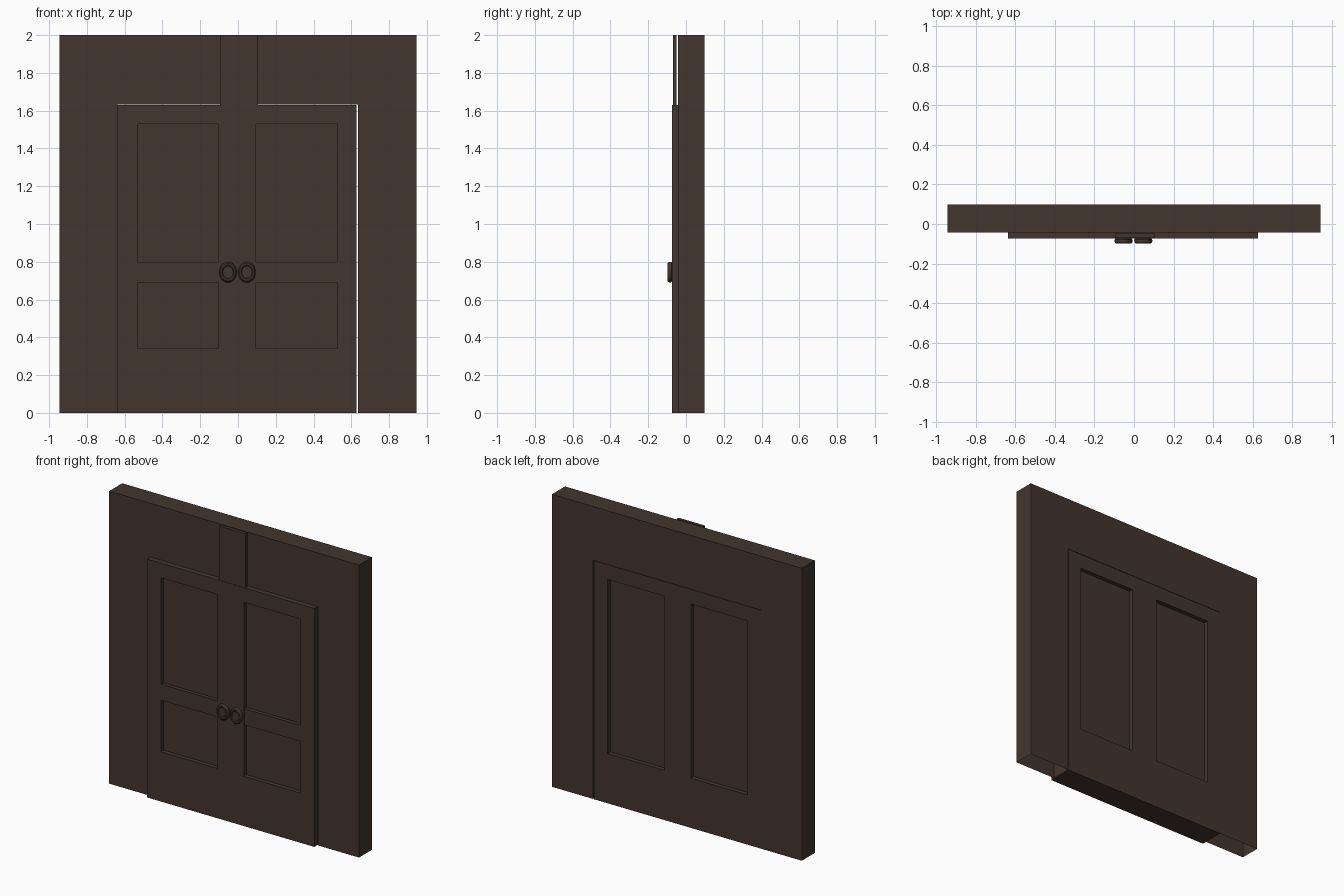
import bpy, bmesh, math
from mathutils import Vector

if "Cube" in bpy.data.objects:
    bpy.data.objects.remove(bpy.data.objects["Cube"])

wood = bpy.data.materials.new("dark_brown_wood")
wood.diffuse_color = (0.056, 0.036, 0.027, 1)
wood.use_nodes = True
wood.node_tree.nodes["Principled BSDF"].inputs["Base Color"].default_value = wood.diffuse_color

# Main depths (front is -y) and door extents
WALL_F, BACK, DOOR_F = -0.042, 0.0985, -0.073
DX0, DX1, DZ = -0.637, 0.628, 1.63
PANELS = [(-0.533, -0.105), (0.095, 0.525)]
PZ0, PZ1, RECESS = 0.34, 1.53, 0.03


def finish(bm, name):
    mesh = bpy.data.meshes.new(name)
    bm.to_mesh(mesh)
    bm.free()
    mesh.materials.append(wood)
    ob = bpy.data.objects.new(name, mesh)
    bpy.context.collection.objects.link(ob)
    return ob


def box_bm(x0, x1, y0, y1, z0, z1):
    bm = bmesh.new()
    bmesh.ops.create_cube(bm, size=1)
    for v in bm.verts:
        v.co = Vector((x1 if v.co.x > 0 else x0,
                       y1 if v.co.y > 0 else y0,
                       z1 if v.co.z > 0 else z0))
    return bm


# Wall: an upside-down U outline with the door opening, hollow at the floor
bm = bmesh.new()
ox, oz = 0.635, DZ + 0.003
outline = [(-0.945, 0), (DX0, 0), (DX0, oz), (ox, oz), (ox, 0),
           (0.945, 0), (0.945, 2), (-0.945, 2)]
face = bm.faces.new([bm.verts.new((x, WALL_F, z)) for x, z in outline])
ext = bmesh.ops.extrude_face_region(bm, geom=[face], use_keep_orig=True)
for v in ext["geom"]:
    if isinstance(v, bmesh.types.BMVert):
        v.co.y = BACK
bmesh.ops.recalc_face_normals(bm, faces=bm.faces)
floor = [f for f in bm.faces if all(v.co.z < 1e-5 for v in f.verts)]
bmesh.ops.delete(bm, geom=floor, context='FACES')
finish(bm, "wall_surround")

# Door: slab cut into a grid, panel cells sunk on both sides
bm = box_bm(DX0, DX1, DOOR_F, BACK, 0, DZ)
cuts = [((x, 0, 0), (1, 0, 0)) for p in PANELS for x in p]
cuts += [((0, 0, z), (0, 0, 1)) for z in (PZ0, PZ1)]
for co, no in cuts:
    bmesh.ops.bisect_plane(bm, geom=bm.verts[:] + bm.edges[:] + bm.faces[:],
                           plane_co=co, plane_no=no)
bm.normal_update()
sunk = []
for f in bm.faces:
    c = f.calc_center_median()
    if abs(f.normal.y) > 0.9 and PZ0 < c.z < PZ1 and any(a < c.x < b for a, b in PANELS):
        sunk.append(f)
bmesh.ops.inset_individual(bm, faces=sunk, thickness=0, depth=-RECESS)
finish(bm, "door")

# Cross rails in the front panels
for i, (a, b) in enumerate(PANELS):
    finish(box_bm(a, b, DOOR_F + 0.005, DOOR_F + RECESS + 0.002, 0.69, 0.80),
           f"cross_rail_{i + 1}")

# Upright strip above the door, standing just off the wall
finish(box_bm(-0.095, 0.105, -0.07, -0.049, DZ, 2), "upper_strip")

# Oval knobs: turned profile (radius factor, y) with a dished front
PROFILE = [(0.85, DOOR_F), (0.97, -0.078), (1.0, -0.085), (0.96, -0.093),
           (0.85, -0.0985), (0.68, -0.0985), (0.58, -0.094)]
N = 24
for i, cx in enumerate((-0.053, 0.047)):
    bm = bmesh.new()
    rings = [[bm.verts.new((cx + 0.046 * r * math.cos(2 * math.pi * k / N), y,
                            0.745 + 0.055 * r * math.sin(2 * math.pi * k / N)))
              for k in range(N)] for r, y in PROFILE]
    for a, b in zip(rings, rings[1:]):
        for k in range(N):
            bm.faces.new((a[k], a[(k + 1) % N], b[(k + 1) % N], b[k]))
    bm.faces.new(rings[-1])
    bmesh.ops.recalc_face_normals(bm, faces=bm.faces)
    ob = finish(bm, f"knob_{i + 1}")
    bpy.ops.object.select_all(action='DESELECT')
    ob.select_set(True)
    bpy.context.view_layer.objects.active = ob
    bpy.ops.object.shade_smooth_by_angle(angle=math.radians(35))
